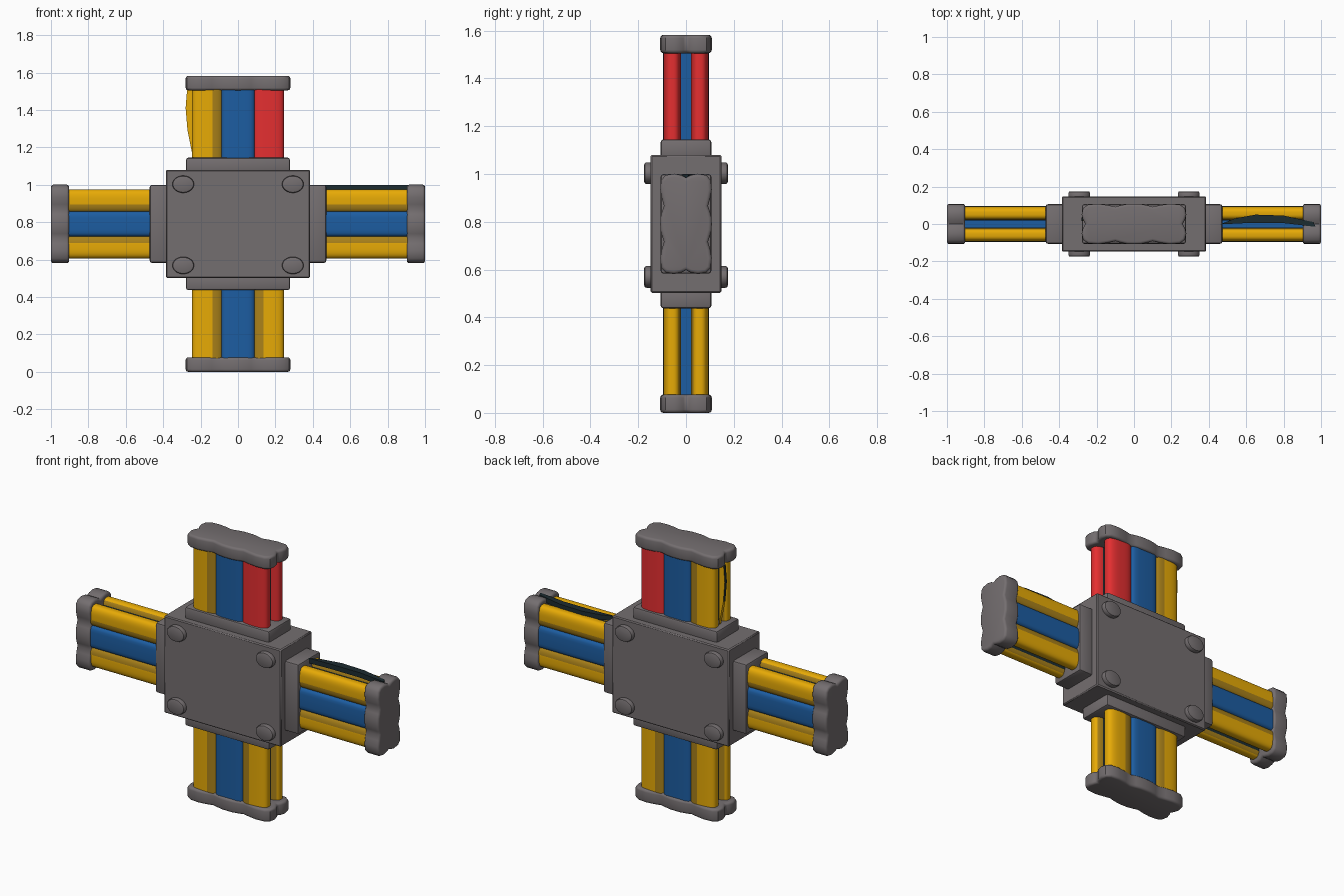
import bpy, bmesh, math
from mathutils import Matrix

if "Cube" in bpy.data.objects:
    bpy.data.objects.remove(bpy.data.objects["Cube"])

CZ = 0.791  # height of the cross centre


def material(name, rgb):
    m = bpy.data.materials.new(name)
    m.diffuse_color = (*rgb, 1)
    m.use_nodes = True
    m.node_tree.nodes["Principled BSDF"].inputs["Base Color"].default_value = m.diffuse_color
    return m


GREY = material("warm grey", (0.175, 0.157, 0.162))
YELLOW = material("yellow", (0.87, 0.44, 0.002))
AMBER = material("dark amber", (0.4, 0.22, 0.01))
BLUE = material("blue", (0.012, 0.11, 0.36))
RED = material("red", (0.78, 0.028, 0.03))
DARK = material("dark teal", (0.012, 0.025, 0.03))


def prism(name, outline, z0, z1, mats, turn=Matrix(), bevel=0, segments=2, angle=40, rule=None):
    """Extrude an xy outline from z0 to z1, then turn it about the cross centre."""
    bm = bmesh.new()
    face = bm.faces.new([bm.verts.new((x, y, z0)) for x, y in outline])
    ext = bmesh.ops.extrude_face_region(bm, geom=[face])
    new = [v for v in ext["geom"] if isinstance(v, bmesh.types.BMVert)]
    bmesh.ops.translate(bm, verts=new, vec=(0, 0, z1 - z0))
    bmesh.ops.recalc_face_normals(bm, faces=bm.faces[:])
    if bevel:
        edges = [e for e in bm.edges if e.calc_face_angle(0) > math.radians(angle)]
        bmesh.ops.bevel(bm, geom=edges, offset=bevel, segments=segments,
                        profile=0.5, affect='EDGES')
    if rule:
        for f in bm.faces:
            f.material_index = rule(f.calc_center_median())
    bm.transform(Matrix.Translation((0, 0, CZ)) @ turn)
    me = bpy.data.meshes.new(name)
    bm.to_mesh(me)
    bm.free()
    for m in mats:
        me.materials.append(m)
    ob = bpy.data.objects.new(name, me)
    bpy.context.collection.objects.link(ob)
    me.shade_smooth()
    me.set_sharp_from_angle(angle=math.radians(40))
    return ob


def rect(hx, hy):
    return [(-hx, -hy), (hx, -hy), (hx, hy), (-hx, hy)]


def oval(cx, cy, rx, ry, power=2.0, n=28):
    pts = []
    for i in range(n):
        a = 2 * math.pi * (i + 0.5) / n
        c, s = math.cos(a), math.sin(a)
        pts.append((cx + rx * math.copysign(abs(c) ** (2 / power), c),
                    cy + ry * math.copysign(abs(s) ** (2 / power), s)))
    return pts


# quarter of the six-lobed end cap outline
QUARTER = [(0.258, 0), (0.272, 0.02), (0.28, 0.05), (0.272, 0.085), (0.245, 0.104),
           (0.19, 0.108), (0.14, 0.101), (0.1, 0.092), (0.07, 0.1), (0.035, 0.107), (0, 0.108)]


def lobes(s):
    half = QUARTER + [(-x, y) for x, y in QUARTER[-2::-1]]
    full = half + [(x, -y) for x, y in half[-2:0:-1]]
    return [(x * s, y) for x, y in full]


def arm(side, angle, s, w, right_mat=YELLOW):
    """w = outward distances: body, collar end, rod end, cap end."""
    t = Matrix.Rotation(math.radians(angle), 4, 'Y')

    def rod_colour(c):
        # dark deep in the gap, amber beside the middle bar and at the gap's edge
        if abs(c.y) < 0.026 and abs(c.x) < 0.2 * s:
            return 2
        return 1 if abs(c.x) < 0.135 * s or abs(c.y) < 0.03 else 0

    prism(side + "_collar", rect(0.278 * s, 0.106), w[0] - 0.02, w[1], [GREY], t, 0.012)
    prism(side + "_end_cap", lobes(s), w[2], w[3], [GREY], t, 0.014, 3, 60)
    prism(side + "_middle_bar", oval(0, 0, 0.094 * s, 0.096, 6), w[1] - 0.01, w[2] + 0.01, [BLUE], t)
    for u, mat in ((-1, YELLOW), (1, right_mat)):
        for v, place in ((-1, "front"), (1, "back")):
            prism(f"{side}_{place}_rod", oval(u * 0.163 * s, v * 0.057, 0.082 * s, 0.037, 2.8, 80),
                  w[1] - 0.01, w[2] + 0.01, [mat, AMBER if mat == YELLOW else mat, DARK], t,
                  rule=rod_colour)


# central block
prism("central_block", rect(0.385, 0.148), -0.289, 0.289, [GREY], bevel=0.006, segments=1)

# four arms
vertical = (0.289, 0.354, 0.714, 0.791)
sideways = (0.385, 0.472, 0.903, 1.0)
arm("top", 0, 1.0, vertical, RED)
arm("bottom", 180, 1.0, vertical)
arm("right", 90, 0.75, sideways)
arm("left", -90, 0.75, sideways)

# bolt heads on the front and back of the block
for v, place in ((90, "front"), (-90, "back")):
    t = Matrix.Rotation(math.radians(v), 4, 'X')
    for x in (-0.293, 0.293):
        for z in (-0.222, 0.212):
            sy = 1 if v > 0 else -1
            prism(place + "_bolt", oval(x, z * sy, 0.058, 0.046), 0.13, 0.175, [GREY], t, 0.01, 2, 60)

# dark strip lying on the right arm
strip = [(0.46, -0.002), (0.6, 0.005), (0.8, 0.005), (0.97, -0.015),
         (0.96, 0.01), (0.8, 0.045), (0.65, 0.05), (0.54, 0.03)]
prism("dark_strip", strip, 0.178, 0.207, [DARK])

# thin yellow flap with a dark edge on the outer side of the top arm
flap = [(0.36, -0.242), (0.72, -0.242), (0.72, -0.272), (0.62, -0.28), (0.5, -0.27)]
turn = Matrix.Rotation(math.radians(90), 4, 'X') @ Matrix(((0, 1, 0, 0), (1, 0, 0, 0), (0, 0, -1, 0), (0, 0, 0, 1)))
prism("side_flap", flap, 0.015, 0.035, [YELLOW, DARK], turn,
      rule=lambda c: 1 if c.y < -0.265 else 0)
